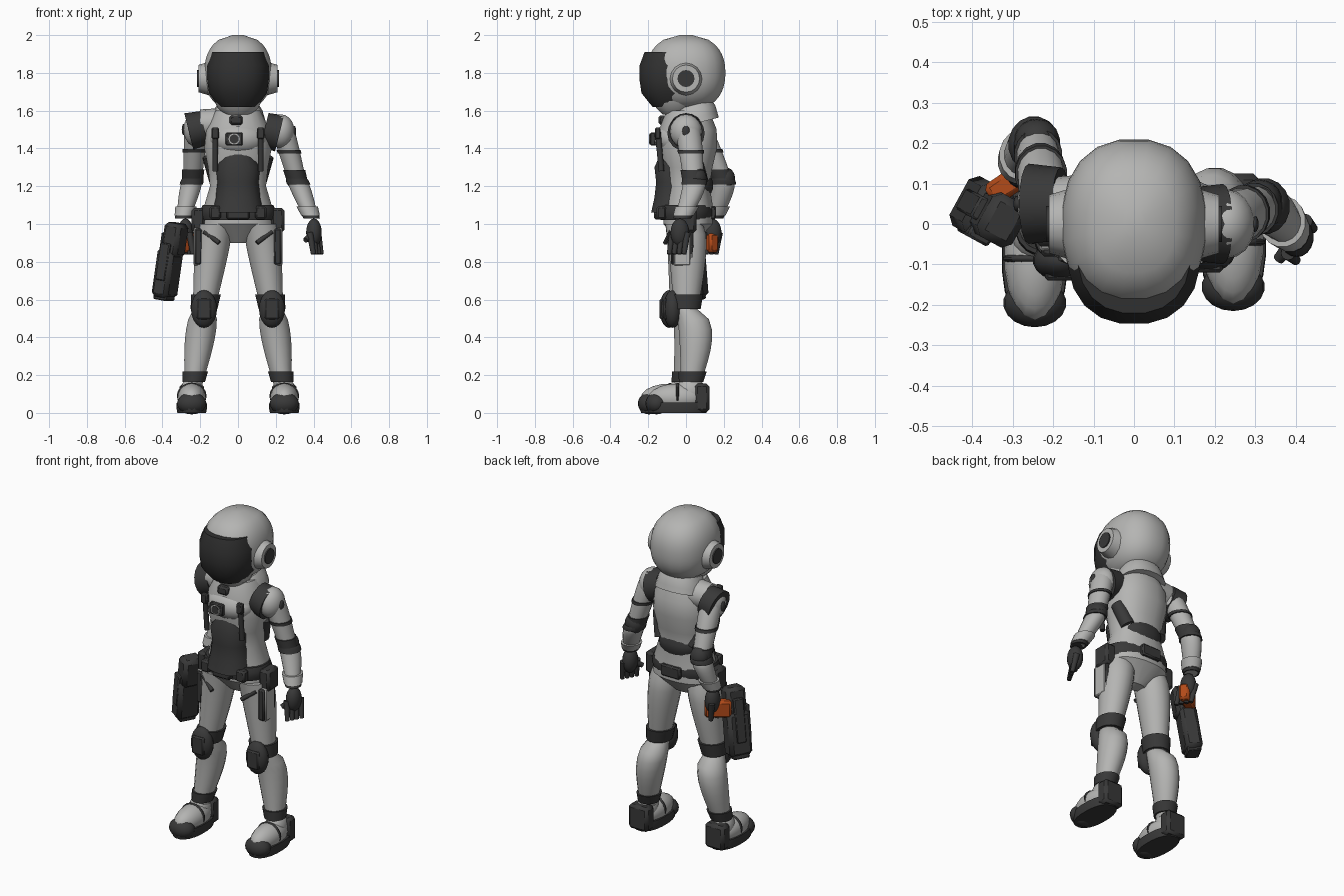
import bpy, bmesh, math
from mathutils import Matrix, Vector

default_cube = bpy.data.objects.get("Cube")
if default_cube:
    bpy.data.objects.remove(default_cube)

parts = []

def material(name, red, green, blue):
    mat = bpy.data.materials.new(name)
    mat.use_nodes = True
    colour = (red, green, blue, 1)
    mat.diffuse_color = colour
    mat.node_tree.nodes["Principled BSDF"].inputs["Base Color"].default_value = colour
    return mat

LIGHT = material("light suit grey", .46, .46, .45)
DARK = material("dark padding", .04, .04, .04)
GLASS = material("visor black", .03, .03, .03)
ORANGE = material("orange grip", .45, .07, .01)

def finish(bm, name, mat):
    bmesh.ops.recalc_face_normals(bm, faces=bm.faces)
    mesh = bpy.data.meshes.new(name)
    bm.to_mesh(mesh)
    bm.free()
    mesh.materials.append(mat)
    ob = bpy.data.objects.new(name, mesh)
    bpy.context.scene.collection.objects.link(ob)
    parts.append(ob)

def ball(name, centre, size, mat):
    bm = bmesh.new()
    place = Matrix.Translation(centre) @ Matrix.Diagonal(size).to_4x4()
    bmesh.ops.create_uvsphere(bm, u_segments=18, v_segments=10, radius=1, matrix=place)
    finish(bm, name, mat)

def box(name, centre, size, mat, frame=Matrix()):
    bm = bmesh.new()
    bmesh.ops.create_cube(bm, size=1, matrix=Matrix.Diagonal(size).to_4x4())
    bmesh.ops.bevel(bm, geom=bm.edges[:], offset=min(size) / 5, segments=1, affect="EDGES")
    bm.transform(frame @ Matrix.Translation(centre))
    finish(bm, name, mat)

def rod(name, start, end, radius, mat, taper=1):
    start, end = Vector(start), Vector(end)
    along = end - start
    turn = along.to_track_quat("Z", "Y").to_matrix().to_4x4()
    bm = bmesh.new()
    bmesh.ops.create_cone(bm, cap_ends=True, segments=16, radius1=radius, radius2=radius * taper,
                          depth=along.length, matrix=Matrix.Translation((start + end) / 2) @ turn)
    finish(bm, name, mat)

# Skin level rings given as (centre, half width, half depth); squareness flattens the sides
def loft(name, rings, mat, squareness=2, lean=0, sides=20):
    bm = bmesh.new()
    loops = []
    for centre, width, depth in rings:
        loop = []
        for i in range(sides):
            angle = math.tau * (i + .5) / sides
            c, s = math.cos(angle), math.sin(angle)
            x = width * math.copysign(abs(c) ** (2 / squareness), c)
            y = depth * math.copysign(abs(s) ** (2 / squareness), s)
            loop.append(bm.verts.new(centre + Vector((x, y, lean * y))))
        loops.append(loop)
    for low, high in zip(loops, loops[1:]):
        for i in range(sides):
            bm.faces.new((low[i - 1], low[i], high[i], high[i - 1]))
    bm.faces.new(loops[0])
    bm.faces.new(loops[-1])
    finish(bm, name, mat)

# Evenly spaced rings up a body part, with depth in proportion to width
def stack(name, bottom, top, widths, mat, x=0, y=0, depth=1, flare=0, lean=0):
    rings = []
    for i, width in enumerate(widths):
        t = i / (len(widths) - 1)
        centre = Vector((x, y, bottom + (top - bottom) * t))
        rings.append((centre, width, width * (depth + flare * t)))
    loft(name, rings, mat, squareness=2.3, lean=lean)

# A muscled limb along a bone, or with start, end and grow a sleeve around part of it
def limb(name, bone, mat, start=0, end=1, grow=0, steps=8):
    joint_a, joint_b, thick, thin, bulge = bone
    rings = []
    for i in range(steps + 1):
        t = start + (end - start) * i / steps
        swell = bulge * math.sin(math.pi * t ** .6)
        radius = thick + (thin - thick) * t + swell + grow
        rings.append((joint_a.lerp(joint_b, t) + Vector((0, swell * 1.5, 0)), radius, radius * 1.1))
    loft(name, rings, mat, sides=16)

# Helmet as a squarish dome, visor and chin guard
dome = [.18 * (1 - abs(i / 8.05) ** 2.3) ** .43 for i in range(-8, 9)]
stack("helmet", 1.6, 2, dome, LIGHT, depth=1.17)
stack("visor", 1.62, 1.91, [.1, .155, .165, .165, .14], GLASS, y=-.07, depth=1.08)
stack("chin_guard", 1.58, 1.65, [.07, .11, .125], LIGHT, y=-.06, depth=.9)

# Torso, collar and front and back padding
stack("torso", .9, 1.6, [.06, .19, .18, .15, .16, .18, .17, .12], LIGHT, y=.01, depth=.65, flare=.3)
stack("collar", 1.53, 1.63, [.15, .14, .13, .11], LIGHT, y=.04, depth=.9, lean=.25)
stack("belly_panel", 1.06, 1.38, [.14, .12, .11, .12, .08], DARK, y=-.06, depth=.9)
ball("chest_plate", (0, -.07, 1.45), (.15, .1, .09), LIGHT)
stack("lumbar_pad", 1.15, 1.26, [.11, .13, .13, .11], DARK, y=.04, depth=.8)
box("neck_clasp", (-.01, -.12, 1.55), (.07, .05, .05), DARK)

# Chest dial on a dark plate
dial = Vector((-.02, -.16, 1.45))
outward = Vector((0, -.03, 0))
box("dial_plate", dial + outward / 2, (.09, .03, .07), DARK)
rod("dial_ring", dial, dial + outward * 1.1, .03, LIGHT)
rod("dial_core", dial, dial + outward * 1.2, .024, DARK)

# Belt
stack("belt", 1.02, 1.1, [.19, .2, .2, .19], DARK, depth=.72)
box("belt_buckle", (0, -.15, 1.06), (.12, .04, .07), DARK)
box("back_pouch", (0, .14, 1.06), (.13, .04, .07), DARK)

# Pose of each side; x counts outward from the middle
POSE = {
    "left": dict(out=1, step=0, ring=-.05, shoulder=(.23, 0, 1.53), elbow=(.31, .04, 1.24), wrist=(.39, -.02, 1.03)),
    "right": dict(out=-1, step=-.04, ring=0, shoulder=(.22, .05, 1.54), elbow=(.24, .19, 1.24), wrist=(.29, .15, 1.03)),
}

for side, pose in POSE.items():
    def spot(x, y, z):
        return Vector((x * pose["out"], y, z))

    # Ear cups
    rod(side + "_ear_cup", spot(.15, 0, 1.77), spot(.21, 0, 1.77), .09, LIGHT, taper=.8)
    rod(side + "_ear_button", spot(.2, 0, 1.77), spot(.217, 0, 1.77), .045, DARK)

    # Harness, trim, pouches and thigh pocket
    rod(side + "_chest_hose", spot(.12, -.15, 1.5), spot(.12, -.13, 1.28), .015, DARK)
    box(side + "_hose_clip", spot(.12, -.15, 1.48), (.04, .03, .06), DARK)
    rod(side + "_flank_pad", spot(.15, .04, 1.36), spot(.11, .08, 1.22), .04, DARK)
    rod(side + "_brief_trim", spot(.18, -.08, .96), spot(.1, -.11, .9), .012, DARK)
    box(side + "_belt_pouch", spot(.21, 0, 1.02), (.07, .11, .13), DARK)
    box(side + "_front_pouch", spot(.12, -.13, 1.06), (.06, .05, .07), DARK)
    box(side + "_thigh_holder", spot(.21, -.02, .88), (.04, .12, .19), DARK)
    box(side + "_thigh_pocket", spot(.22, -.02, .88), (.03, .09, .2), LIGHT)

    # Leg with knee and ankle padding
    stride = Vector((0, pose["step"], 0))
    hip = spot(.12, -.01, 1)
    knee = spot(.18, 0, .55) + stride / 2
    ankle = spot(.24, .02, .12) + stride
    thigh = (hip, knee, .092, .06, .01)
    shin = (knee, ankle, .055, .043, .03)
    limb(side + "_thigh", thigh, LIGHT)
    limb(side + "_shin", shin, LIGHT)
    limb(side + "_knee_strap", thigh, DARK, start=.83, end=1, grow=.012)
    limb(side + "_ankle_band", shin, DARK, start=.77, end=.9, grow=.01)
    ball(side + "_knee_pad", knee + Vector((0, -.07, 0)), (.07, .05, .1), DARK)
    box(side + "_knee_plate", knee + Vector((0, -.1, 0)), (.08, .04, .11), DARK)

    # Boot
    foot = spot(.245, -.045, 0) + stride
    stack(side + "_sole", 0, .055, [.077, .082, .08], DARK, x=foot.x, y=foot.y, depth=2)
    ball(side + "_boot", foot + Vector((0, 0, .08)), (.076, .155, .075), LIGHT)
    ball(side + "_boot_ankle", foot + Vector((0, .07, .11)), (.06, .08, .08), LIGHT)
    ball(side + "_toe_cap", foot + Vector((0, -.11, .05)), (.078, .06, .058), DARK)
    ball(side + "_instep_strap", foot + Vector((0, 0, .09)), (.08, .02, .07), DARK)
    box(side + "_heel", foot + Vector((0, .13, .08)), (.13, .08, .15), DARK)

    # Arm with shoulder ring, elbow padding and cuff
    shoulder, elbow, wrist = (spot(*pose[joint]) for joint in ("shoulder", "elbow", "wrist"))
    upper_arm = (shoulder, elbow, .06, .05, .004)
    forearm = (elbow, wrist, .05, .036, .01)
    limb(side + "_upper_arm", upper_arm, LIGHT)
    limb(side + "_forearm", forearm, LIGHT)
    ball(side + "_shoulder", shoulder + Vector((0, 0, -.04)), (.07, .085, .09), LIGHT)
    ring = shoulder + spot(pose["ring"], 0, -.04)
    rod(side + "_shoulder_ring", ring - spot(.04, 0, -.01), ring + spot(.04, 0, -.01), .09, DARK, taper=1.1)
    ball(side + "_shoulder_badge", shoulder + spot(.068, 0, -.04), (.01, .02, .03), DARK)
    limb(side + "_arm_band", upper_arm, DARK, start=.48, end=.54, grow=.006)
    limb(side + "_elbow_sleeve", upper_arm, DARK, start=.84, end=1, grow=.007)
    limb(side + "_elbow_cuff", forearm, DARK, start=0, end=.15, grow=.007)
    ball(side + "_elbow_pad", elbow + Vector((0, .02, 0)), (.055, .05, .06), DARK)
    limb(side + "_wrist_cuff", forearm, LIGHT, start=.7, end=.93, grow=.012)
    limb(side + "_wrist_seal", forearm, DARK, start=.93, end=1, grow=.008)

    # Gloved hand
    reach = Vector((.03, -.03, -.19))
    palm = wrist + reach * .4
    ball(side + "_palm", palm, (.042, .05, .075), DARK)
    for i in range(4):
        across = spot(.014, .026, 0) * (i - 1.5)
        rod(f"{side}_finger_{i}", palm + across, wrist + reach + across, .018, DARK, taper=.7)
    rod(side + "_thumb", palm, palm + Vector((-.045, -.055, -.04)), .02, DARK, taper=.7)

# Raised shoulder slope on the gun side
rod("right_yoke", (-.07, .04, 1.53), (-.2, .04, 1.53), .085, LIGHT, taper=.9)

# Sidearm pointing at the ground, with its grip in the right hand
gun = Matrix.Translation((-.365, .03, .8)) @ Matrix.Rotation(-.5, 4, "Z") @ Matrix.Rotation(.16, 4, "Y")
box("gun_housing", (0, 0, -.06), (.1, .14, .26), DARK, frame=gun)
box("gun_receiver", (.015, 0, .12), (.1, .12, .18), DARK, frame=gun)
box("gun_rail", (-.04, 0, .02), (.03, .06, .26), DARK, frame=gun)
box("gun_rib", (0, -.06, 0), (.06, .03, .2), DARK, frame=gun)
box("gun_muzzle", (0, 0, -.19), (.08, .1, .03), DARK, frame=gun)
grip = Matrix.Translation((-.295, .11, .9)) @ Matrix.Rotation(.6, 4, "Z")
box("gun_grip", (0, 0, 0), (.15, .06, .1), ORANGE, frame=grip)

# Smooth shading with sharp edges kept
bpy.ops.object.select_all(action="DESELECT")
for part in parts:
    part.select_set(True)
bpy.context.view_layer.objects.active = parts[0]
bpy.ops.object.shade_smooth_by_angle(angle=math.radians(40))
